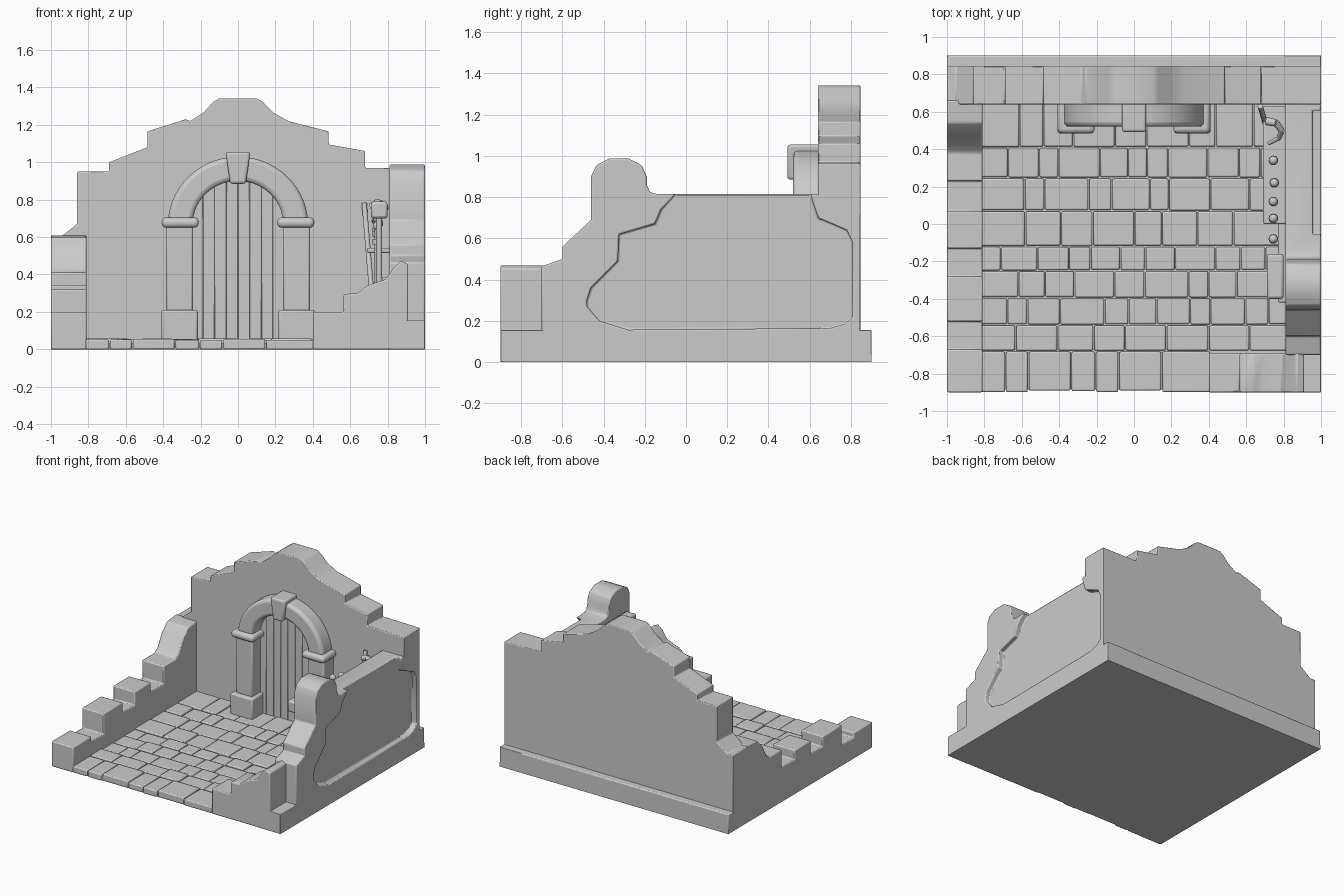
import bpy, bmesh, math, random
from mathutils import Vector
random.seed(4)


def prism(name, pts, axis, a, b, bevel=0.012, segs=2):
    """Extrude a 2D profile; axis 'y' takes (x,z) points, axis 'x' takes (y,z) points."""
    def at(p, d):
        return (p[0], d, p[1]) if axis == 'y' else (d, p[0], p[1])
    bm = bmesh.new()
    lo = [bm.verts.new(at(p, a)) for p in pts]
    hi = [bm.verts.new(at(p, b)) for p in pts]
    bm.faces.new(lo)
    bm.faces.new(hi[::-1])
    n = len(pts)
    for i in range(n):
        j = (i + 1) % n
        bm.faces.new((lo[i], hi[i], hi[j], lo[j]))
    bmesh.ops.recalc_face_normals(bm, faces=bm.faces)
    me = bpy.data.meshes.new(name)
    bm.to_mesh(me)
    bm.free()
    ob = bpy.data.objects.new(name, me)
    bpy.context.collection.objects.link(ob)
    if bevel:
        m = ob.modifiers.new("bevel", 'BEVEL')
        m.width, m.segments, m.limit_method = bevel, segs, 'ANGLE'
        m.angle_limit = math.radians(32)
    return ob


def box(name, x, y, z, bevel=0.01, segs=2):
    return prism(name, [(x[0], z[0]), (x[1], z[0]), (x[1], z[1]), (x[0], z[1])], 'y', y[0], y[1], bevel, segs)


def rod(name, p, q, r, r2=None, sides=12):
    p, q = Vector(p), Vector(q)
    bpy.ops.mesh.primitive_cone_add(vertices=sides, radius1=r, radius2=r if r2 is None else r2,
                                    depth=(q - p).length, location=(p + q) / 2)
    ob = bpy.context.object
    ob.rotation_euler = (q - p).to_track_quat('Z', 'Y').to_euler()
    ob.name = name
    return ob


def cut(ob, cutter):
    m = ob.modifiers.new("recess", 'BOOLEAN')
    m.operation, m.solver, m.object = 'DIFFERENCE', 'EXACT', cutter
    bpy.context.view_layer.objects.active = ob
    bpy.ops.object.modifier_move_to_index(modifier="recess", index=0)
    bpy.ops.object.modifier_apply(modifier="recess")


# Foundation and plinths
box("foundation", (-1, 1), (-0.885, 0.9), (0, 0.035), 0)
box("back_plinth", (-1, 1), (0.66, 0.9), (0, 0.155), 0.008)
box("right_plinth", (0.81, 1), (-0.9, 0.9), (0, 0.155), 0.004)

# Ruined back wall
back = prism("back_wall", [(-1, 0), (-1, 0.6), (-0.95, 0.6), (-0.86, 0.67), (-0.86, 0.95), (-0.69, 0.95),
                           (-0.69, 1.0), (-0.485, 1.08), (-0.485, 1.165), (-0.28, 1.23), (-0.255, 1.22),
                           (-0.18, 1.27), (-0.13, 1.325), (-0.10, 1.342), (0.10, 1.342), (0.13, 1.325),
                           (0.19, 1.265), (0.27, 1.22), (0.485, 1.165), (0.485, 1.095), (0.68, 1.06),
                           (0.68, 0.97), (1, 0.965), (1, 0)], 'y', 0.64, 0.845, 0.006)

# Ruined right wall with tall stump
right = prism("right_wall", [(-0.7, 0.1), (-0.7, 0.465), (-0.6, 0.5), (-0.6, 0.56), (-0.46, 0.69), (-0.46, 0.9),
                             (-0.435, 0.955), (-0.37, 0.988), (-0.28, 0.988), (-0.215, 0.955), (-0.19, 0.9),
                             (-0.19, 0.86), (-0.175, 0.825), (-0.14, 0.815), (0.66, 0.815), (0.66, 0.1)],
              'x', 0.81, 1.0, 0.008)

# Broken-plaster recess on the outside of the right wall
recess = prism("recess_cutter", [(-0.48, 0.3), (-0.46, 0.36), (-0.33, 0.49), (-0.325, 0.62), (-0.15, 0.67),
                                 (-0.12, 0.74), (-0.05, 0.815), (-0.04, 0.84), (0.6, 0.84), (0.61, 0.79),
                                 (0.64, 0.7), (0.78, 0.64), (0.808, 0.58), (0.808, 0.22), (0.77, 0.185),
                                 (0.7, 0.165), (-0.28, 0.157), (-0.42, 0.2), (-0.48, 0.27)], 'x', 0.955, 1.1, 0)
for wall in (back, right):
    cut(wall, recess)
bpy.data.objects.remove(recess)

# Stepped left wall
prism("left_wall", [(-0.9, 0), (-0.9, 0.2), (-0.67, 0.2), (-0.67, 0.16), (-0.52, 0.16), (-0.52, 0.32),
                    (-0.28, 0.32), (-0.28, 0.24), (-0.13, 0.24), (-0.13, 0.345), (0.07, 0.345), (0.07, 0.27),
                    (0.23, 0.27), (0.23, 0.41), (0.38, 0.41), (0.42, 0.44), (0.47, 0.53), (0.54, 0.6),
                    (0.66, 0.61), (0.66, 0)], 'x', -1, -0.81, 0.008)

# Low broken wall along the front right
prism("front_wall", [(0.4, 0), (0.4, 0.2), (0.565, 0.2), (0.565, 0.295), (0.64, 0.3), (0.69, 0.34), (0.79, 0.375),
                     (0.835, 0.44), (0.87, 0.472), (0.91, 0.455), (0.91, 0)], 'y', -0.9, -0.69, 0.008)

# Floor paving stones
rows = [-0.9, -0.68, -0.54, -0.395, -0.25, -0.12, 0.07, 0.245, 0.41, 0.65]
for r, (y0, y1) in enumerate(zip(rows, rows[1:])):
    x, end = -0.82, 0.41 if r == 0 else 0.82
    while x < end - 0.01:
        w = random.uniform(0.1, 0.24)
        x1 = end if x + w > end - 0.08 else x + w
        front = y0 + (random.uniform(0, 0.012) if r == 0 else random.uniform(0.002, 0.006))
        box("paving_stone", (x + 0.003, x1 - 0.003), (front, y1 - 0.003),
            (0 if r == 0 else 0.02, random.uniform(0.048, 0.058)), 0.008)
        x = x1

# Doorway: pillars, bases and capitals on both sides
for s in (-1, 1):
    def span(a, b):
        return tuple(sorted((s * a, s * b)))
    box("pillar_base", span(0.215, 0.41), (0.485, 0.66), (0.04, 0.21), 0.012)
    box("pillar", span(0.24, 0.385), (0.52, 0.66), (0.2, 0.66), 0.012)
    box("pillar_capital", span(0.21, 0.408), (0.485, 0.66), (0.65, 0.705), 0.024, 4)

# Arch ring and keystone
N = 28
arc = [math.pi * i / N for i in range(N + 1)]
cz = 0.665
ring = [(0.375 * math.cos(t), cz + 0.365 * math.sin(t)) for t in arc]
ring += [(0.243 * math.cos(t), cz + 0.235 * math.sin(t)) for t in reversed(arc)]
prism("door_arch", ring, 'y', 0.52, 0.66, 0.025, 3)
prism("keystone", [(-0.042, 0.885), (0.042, 0.885), (0.066, 1.055), (-0.066, 1.055)], 'y', 0.492, 0.66, 0.014, 3)

# Door planks following the arch
n = 8
for i in range(n):
    x0, x1 = -0.25 + 0.5 * i / n, -0.25 + 0.5 * (i + 1) / n
    top = [(x, cz + 0.25 * math.sqrt(max(0, 1 - (x / 0.26) ** 2))) for x in (x1, (x0 + x1) / 2, x0)]
    prism("door_plank", [(x0, 0.04), (x1, 0.04)] + top, 'y', 0.622, 0.66, 0.004)

# Weapon rack on the inner face of the right wall
box("rack_shelf", (0.69, 0.82), (-0.0, 0.63), (0.515, 0.543), 0.008)
box("rack_rail", (0.77, 0.82), (-0.42, 0.63), (0.36, 0.385), 0.008)
for k, y in enumerate((0.34, 0.22, 0.12, 0.03, -0.08)):
    x = 0.745 if k != 1 else 0.75
    h = (0.72, 0.76, 0.78, 0.7, 0.66)[k]
    rod("weapon_shaft", (x, y, 0.05), (x, y, h), 0.014)
    rod("weapon_collar", (x, y, h - 0.1), (x, y, h - 0.07), 0.026)
    bpy.ops.mesh.primitive_uv_sphere_add(segments=12, ring_count=8, radius=0.024, location=(x, y, h))
    bpy.context.object.name = "weapon_pommel"

# Hammer and leaning pick
rod("hammer_shaft", (0.755, -0.29, 0.05), (0.755, -0.29, 0.76), 0.016)
box("hammer_head", (0.71, 0.8), (-0.4, -0.16), (0.7, 0.79), 0.014)
rod("pick_shaft", (0.735, 0.42, 0.06), (0.675, 0.63, 0.78), 0.014)
hook = [(0.71, 0.55, 0.76), (0.76, 0.54, 0.78), (0.79, 0.5, 0.76), (0.775, 0.46, 0.72), (0.72, 0.43, 0.68)]
for i, (p, q) in enumerate(zip(hook, hook[1:])):
    rod("pick_hook", p, q, 0.022 - 0.003 * i, 0.019 - 0.003 * i)

# Soft shading with crisp edges
bpy.ops.object.select_all(action='SELECT')
bpy.context.view_layer.objects.active = back
bpy.ops.object.shade_smooth_by_angle(angle=math.radians(35))
